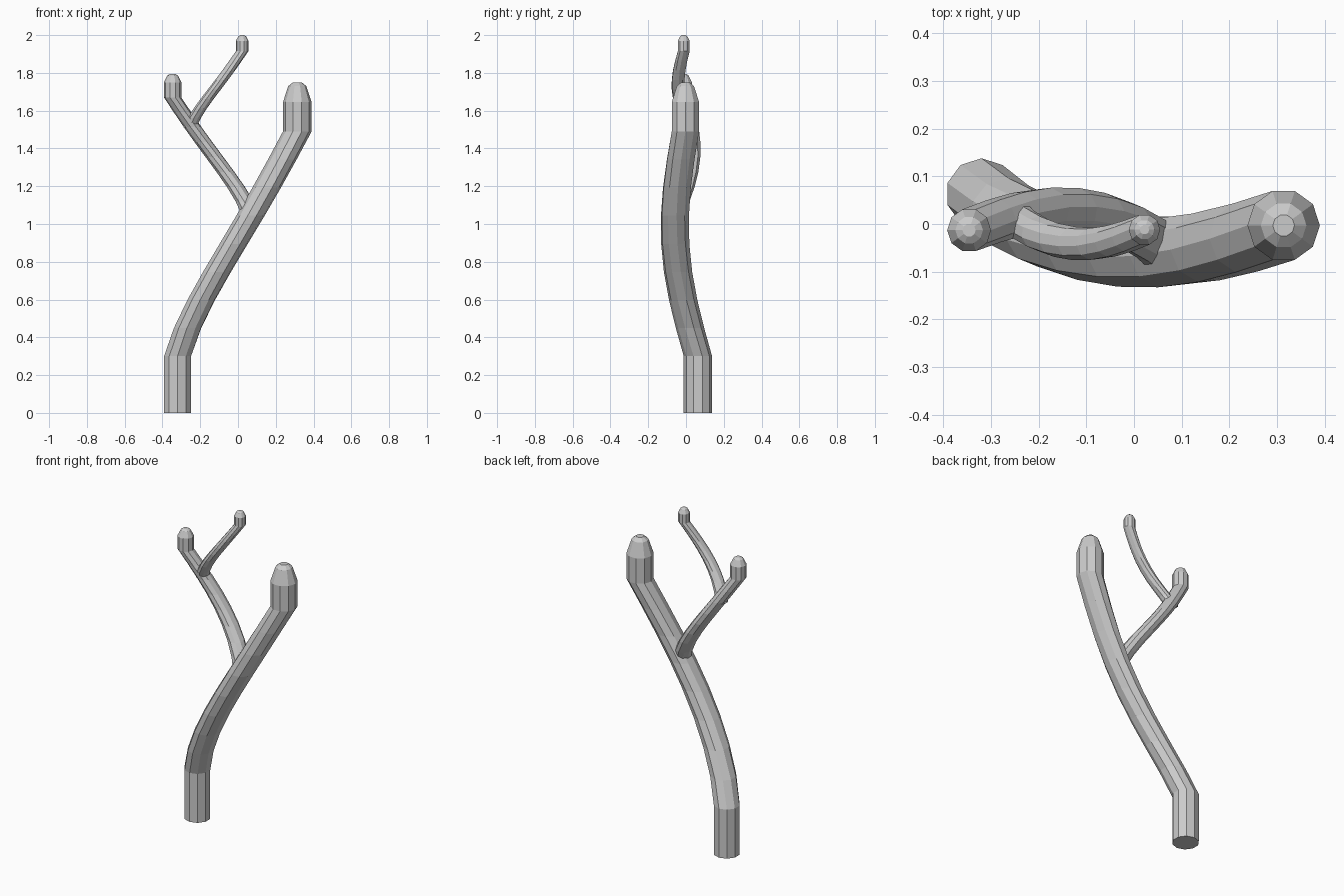
import bpy, bmesh, math

if "Cube" in bpy.data.objects:
    bpy.data.objects.remove(bpy.data.objects["Cube"])

SIDES, STEPS = 10, 8


def branch(name, start, end, bow, r0, r1, tip, twist=18):
    """Horizontal rings swept along a bowed path, closed by a tapered tip.
    tip: (height above path end, radius factor) pairs."""
    rings = []
    for i in range(STEPS + 1):
        t = i / STEPS
        f = t - 0.5 * t * (1 - t) ** 3          # leaves the base gently
        x = start[0] + (end[0] - start[0]) * f
        y = start[1] + (end[1] - start[1]) * t + bow * math.sin(math.pi * t)
        z = start[2] + (end[2] - start[2]) * t
        rings.append((x, y, z, r0 + (r1 - r0) * t, 18 - twist * t))
    for dz, k in tip:
        rings.append((end[0], end[1], end[2] + dz, r1 * k, 18 - twist))
    if start[2] > 0.2 and name == "trunk":
        rings.insert(0, (start[0], start[1], 0, r0, 18))   # straight foot

    bm = bmesh.new()
    loops = []
    for x, y, z, r, turn in rings:
        angles = [math.radians(turn + 360 * j / SIDES) for j in range(SIDES)]
        loops.append([bm.verts.new((x + r * math.cos(a), y + r * math.sin(a), z))
                      for a in angles])
    for a, b in zip(loops, loops[1:]):
        for j in range(SIDES):
            k = (j + 1) % SIDES
            bm.faces.new((a[j], a[k], b[k], b[j]))
    bm.faces.new(loops[0][::-1])
    bm.faces.new(loops[-1])
    mesh = bpy.data.meshes.new(name)
    bm.to_mesh(mesh)
    bm.free()
    obj = bpy.data.objects.new(name, mesh)
    bpy.context.collection.objects.link(obj)
    return obj


# Thick main stem
branch("trunk", (-0.32, 0.063, 0.3), (0.314, -0.003, 1.49), -0.087, 0.075, 0.076,
       [(0.155, 1), (0.24, 0.63), (0.26, 0.3)])
# Side branch growing from the trunk
branch("side_branch", (0.07, -0.062, 1.04), (-0.346, -0.013, 1.67), 0.066, 0.05, 0.046,
       [(0.08, 1), (0.115, 0.63), (0.125, 0.3)])
# Thin twig growing from the side branch
branch("twig", (-0.255, 0.02, 1.51), (0.022, -0.012, 1.915), -0.045, 0.037, 0.033,
       [(0.055, 1), (0.078, 0.63), (0.085, 0.3)])
